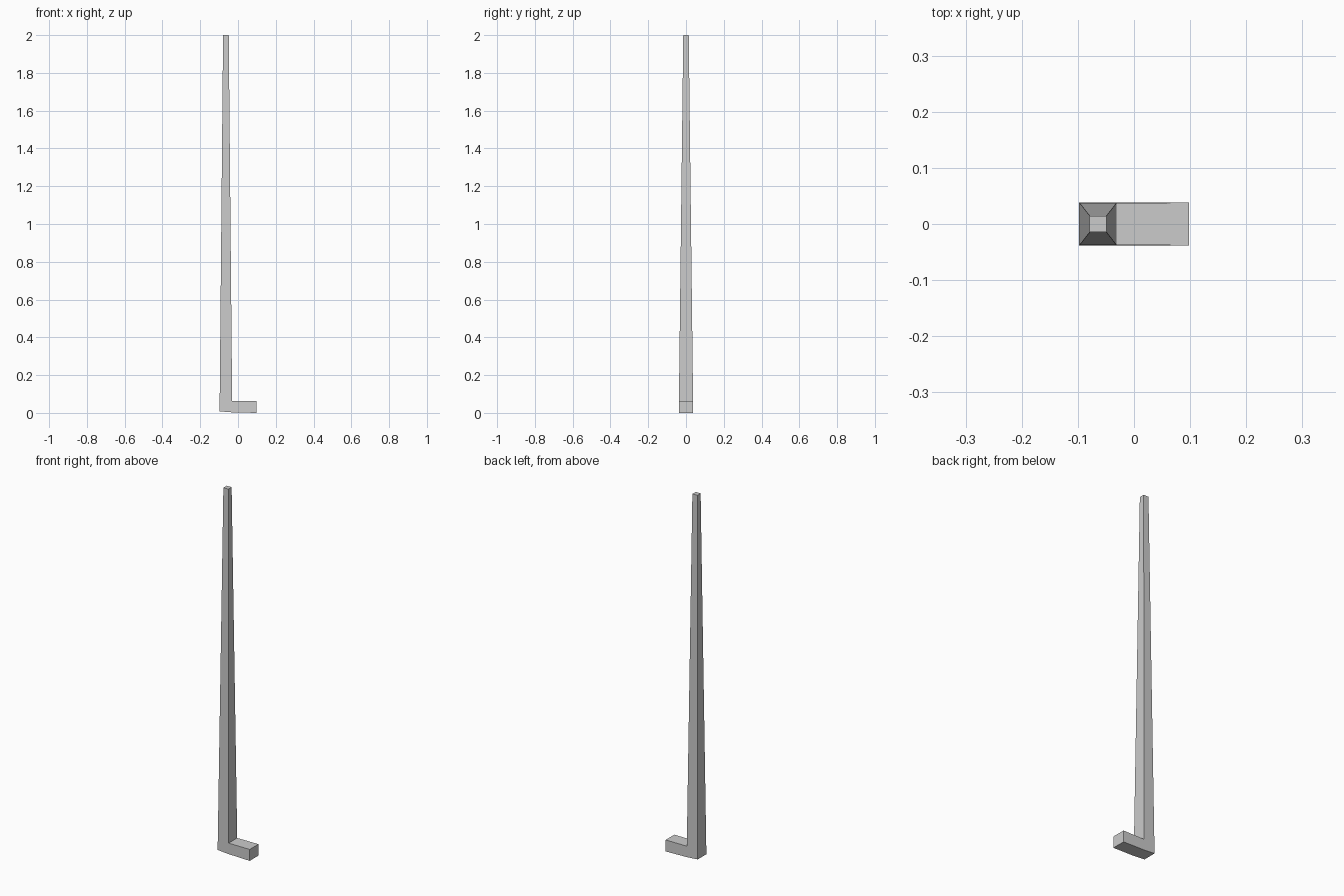
import bpy, bmesh

if "Cube" in bpy.data.objects:
    bpy.data.objects.remove(bpy.data.objects["Cube"])


def ring(bm, x0, x1, h, z0, z1):
    """Rectangular loop; z0 at the x0 side, z1 at the x1 side."""
    return [bm.verts.new(p) for p in
            ((x0, -h, z0), (x1, -h, z1), (x1, h, z1), (x0, h, z0))]


bm = bmesh.new()

# Tapered post: heel, top of foot level, tip
rings = [ring(bm, -0.098, -0.031, 0.038, 0.008, 0.003),
         ring(bm, -0.097, -0.031, 0.0375, 0.063, 0.063),
         ring(bm, -0.079, -0.049, 0.0145, 2.0, 2.0)]
bm.faces.new(rings[0][::-1])
bm.faces.new(rings[-1])
toe = None
for lo, hi in zip(rings, rings[1:]):
    for i in range(4):
        j = (i + 1) % 4
        f = bm.faces.new((lo[i], lo[j], hi[j], hi[i]))
        if lo is rings[0] and i == 1:
            toe = f

# Foot: extrude the toe side of the heel block forward
new = bmesh.ops.extrude_face_region(bm, geom=[toe])["geom"]
if toe.is_valid:
    bmesh.ops.delete(bm, geom=[toe], context='FACES_ONLY')
for v in (g for g in new if isinstance(g, bmesh.types.BMVert)):
    v.co.x = 0.098
    v.co.y = 0.038 if v.co.y > 0 else -0.038
    v.co.z = 0.063 if v.co.z > 0.03 else 0.0

bmesh.ops.recalc_face_normals(bm, faces=bm.faces)
mesh = bpy.data.meshes.new("post_with_foot")
bm.to_mesh(mesh)
bm.free()
bpy.context.collection.objects.link(bpy.data.objects.new("post_with_foot", mesh))
